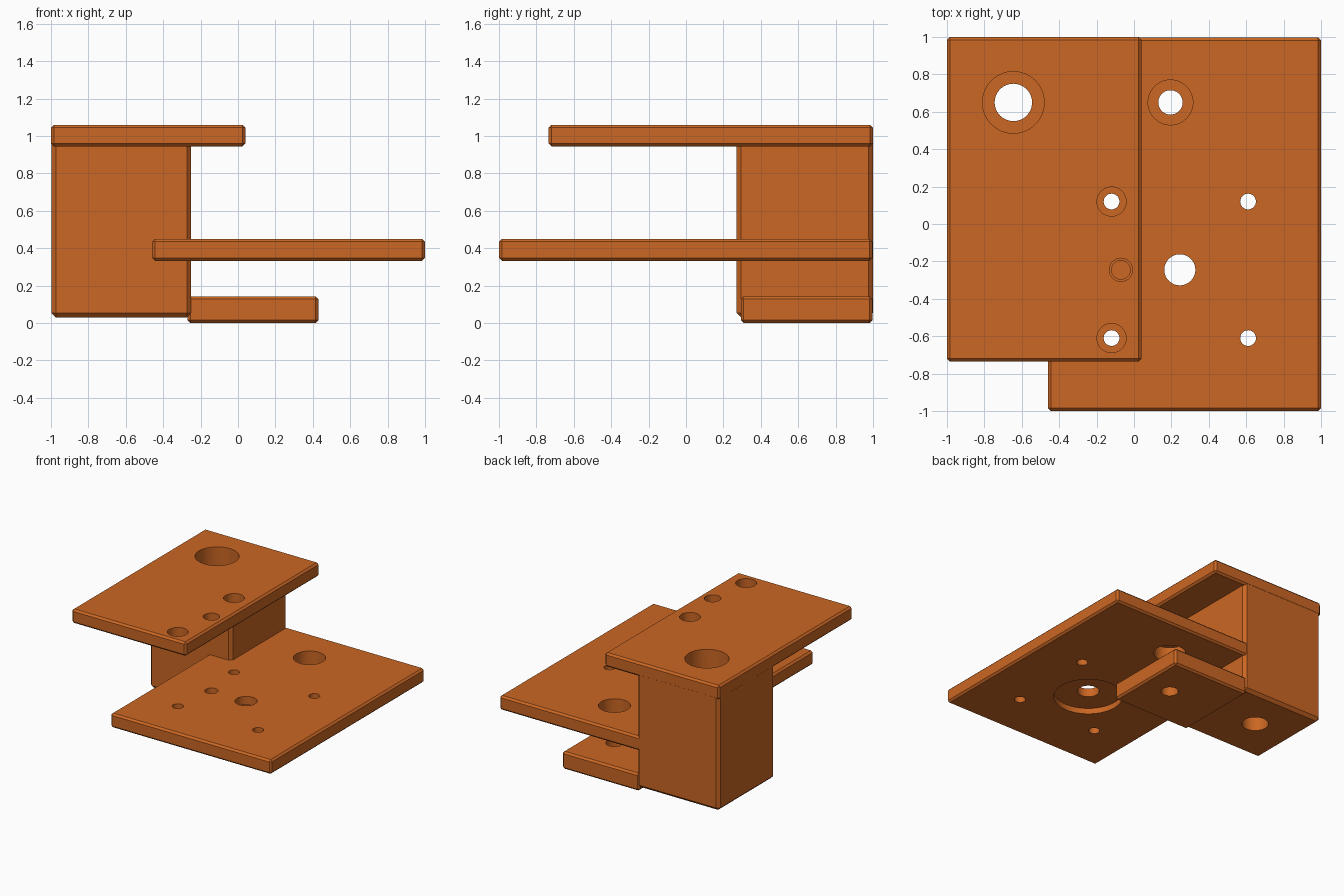
import bpy
import bmesh
from mathutils import Matrix

if "Cube" in bpy.data.objects:
    bpy.data.objects.remove(bpy.data.objects["Cube"])

orange = bpy.data.materials.new("printed_orange")
orange.diffuse_color = (0.60, 0.135, 0.017, 1)
orange.use_nodes = True
orange.node_tree.nodes["Principled BSDF"].inputs["Base Color"].default_value = orange.diffuse_color


def add_mesh(name, bm):
    mesh = bpy.data.meshes.new(name)
    bm.to_mesh(mesh)
    bm.free()
    obj = bpy.data.objects.new(name, mesh)
    bpy.context.collection.objects.link(obj)
    return obj


def chamfered_box(name, xs, ys, zs, chamfer):
    """Box between the given limits with every edge chamfered."""
    bm = bmesh.new()
    bmesh.ops.create_cube(bm, size=1)
    for v in bm.verts:
        v.co = [lim[0] if c < 0 else lim[1] for c, lim in zip(v.co, (xs, ys, zs))]
    bmesh.ops.bevel(bm, geom=bm.edges[:], offset=chamfer, segments=1, affect='EDGES')
    obj = add_mesh(name, bm)
    obj.data.materials.append(orange)
    return obj


def drill(obj, holes):
    """Cut round holes given as (x, y, radius, bottom, top)."""
    cutters = []
    for x, y, r, z0, z1 in holes:
        bm = bmesh.new()
        bmesh.ops.create_cone(bm, cap_ends=True, segments=48, radius1=r, radius2=r,
                              depth=z1 - z0,
                              matrix=Matrix.Translation((x, y, (z0 + z1) / 2)))
        cutter = add_mesh("hole_cutter", bm)
        cutter.hide_render = True
        mod = obj.modifiers.new("hole", 'BOOLEAN')
        mod.operation = 'DIFFERENCE'
        mod.solver = 'EXACT'
        mod.object = cutter
        cutters.append(cutter)
    bpy.context.view_layer.update()
    graph = bpy.context.evaluated_depsgraph_get()
    mesh = bpy.data.meshes.new_from_object(obj.evaluated_get(graph))
    obj.modifiers.clear()
    obj.data = mesh
    for cutter in cutters:
        bpy.data.objects.remove(cutter)
    bpy.ops.object.select_all(action='DESELECT')
    obj.select_set(True)
    bpy.context.view_layer.objects.active = obj
    bpy.ops.object.shade_smooth_by_angle(angle=0.5)


# Shared hole centres
rod, side_rod = (-0.645, 0.65), (0.195, 0.65)
motor, pin = (0.245, -0.245), (-0.07, -0.245)
pitch = 0.365
screws = [(motor[0] + sx * pitch, motor[1] + sy * pitch)
          for sx in (-1, 1) for sy in (-1, 1)]

# Top plate: rod bore, screw access holes and pin hole
top_plate = chamfered_box("top_plate", (-1, 0.04), (-0.735, 1), (0.945, 1.06), 0.015)
drill(top_plate, [(*rod, 0.165, 0.8, 1.2), (*pin, 0.062, 0.8, 1.2)]
      + [(*s, 0.078, 0.8, 1.2) for s in screws if s[0] < 0])

# Tall block with a deep bore and a narrower hole through its floor
block = chamfered_box("support_block", (-0.998, -0.25), (0.27, 0.999), (0.03, 1.0), 0.024)
drill(block, [(*rod, 0.165, 0.15, 1.2), (*rod, 0.10, -0.1, 0.3)])

# Motor plate: screw holes, shaft hole, recess underneath, blind pin hole
motor_plate = chamfered_box("motor_plate", (-0.46, 1), (-1, 0.997), (0.333, 0.45), 0.015)
drill(motor_plate, [(*motor, 0.083, 0.2, 0.6), (*motor, 0.26, 0.2, 0.38),
                    (*side_rod, 0.12, 0.2, 0.6), (*pin, 0.05, 0.375, 0.6)]
      + [(*s, 0.042, 0.2, 0.6) for s in screws])

# Foot with the lower side rod hole
foot = chamfered_box("foot", (-0.27, 0.43), (0.293, 0.997), (0, 0.143), 0.015)
drill(foot, [(*side_rod, 0.065, -0.1, 0.3)])
